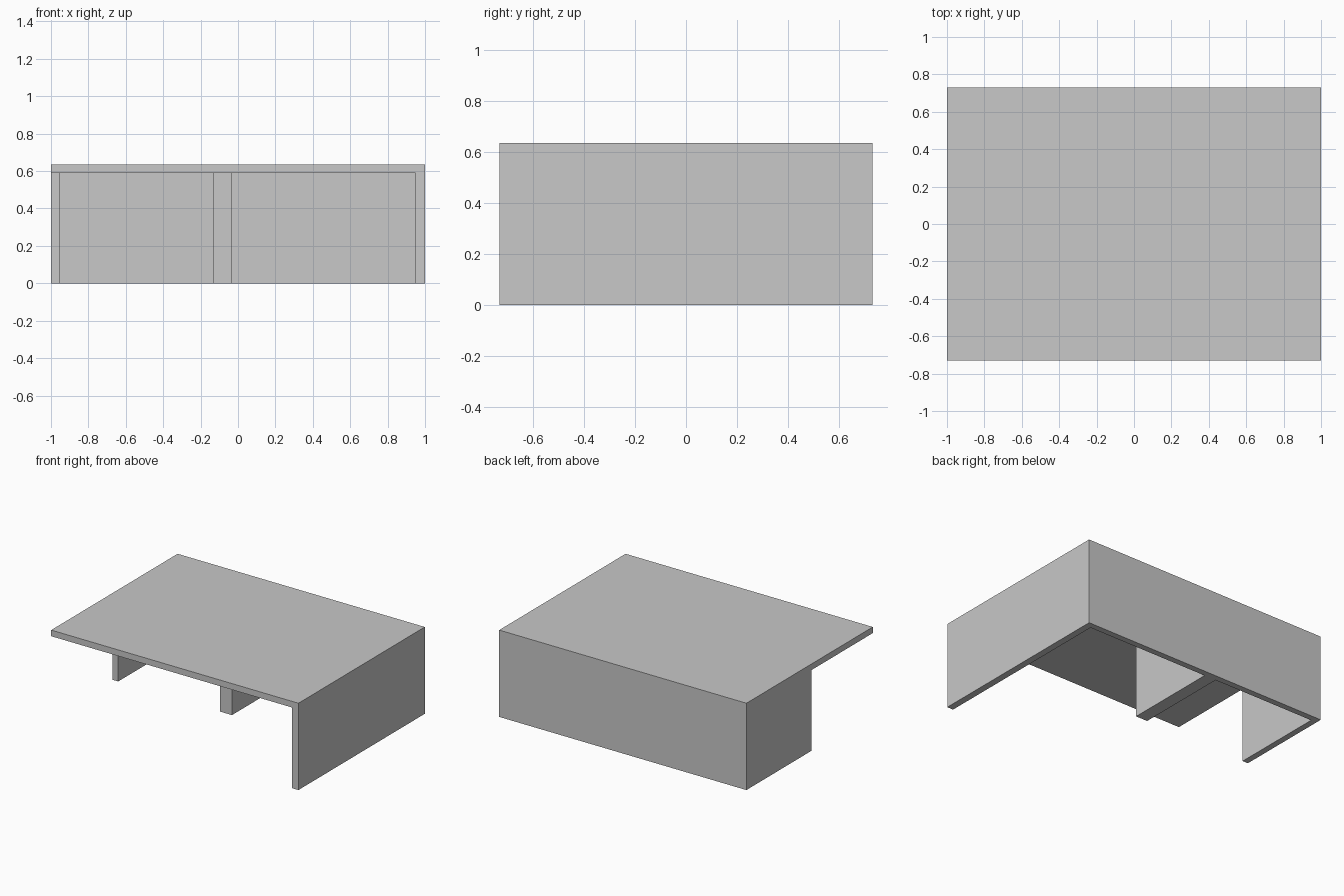
import bpy
import bmesh

default = bpy.data.objects.get("Cube")
if default:
    bpy.data.objects.remove(default, do_unlink=True)

HALF_X, HALF_Y, HEIGHT = 1.0, 0.73, 0.635
UNDERSIDE = 0.59      # bottom of the top slab
BACK_INNER = 0.685    # inner face of the back wall
SHORT_FRONT = -0.02   # front end of the side wall and divider

grey = bpy.data.materials.new("plain grey")
grey.use_nodes = True
colour = (0.58, 0.58, 0.58, 1.0)
grey.diffuse_color = colour
grey.node_tree.nodes["Principled BSDF"].inputs["Base Color"].default_value = colour


def prism(name, plan, bottom, top):
    """Extrude a plan outline upward."""
    bm = bmesh.new()
    face = bm.faces.new([bm.verts.new((x, y, bottom)) for x, y in plan])
    grown = bmesh.ops.extrude_face_region(bm, geom=[face])["geom"]
    verts = [g for g in grown if isinstance(g, bmesh.types.BMVert)]
    bmesh.ops.translate(bm, verts=verts, vec=(0, 0, top - bottom))
    bmesh.ops.recalc_face_normals(bm, faces=bm.faces)
    mesh = bpy.data.meshes.new(name)
    bm.to_mesh(mesh)
    bm.free()
    mesh.materials.append(grey)
    obj = bpy.data.objects.new(name, mesh)
    bpy.context.collection.objects.link(obj)
    return obj


# Slab and walls as one solid block
shell = prism("slab_and_walls",
              [(-HALF_X, -HALF_Y), (HALF_X, -HALF_Y), (HALF_X, HALF_Y), (-HALF_X, HALF_Y)],
              0, HEIGHT)

# Open space: front overhang plus the two bays either side of the divider
space = prism("open_space_cutter",
              [(-1.1, -1), (0.95, -1), (0.95, BACK_INNER),
               (-0.035, BACK_INNER), (-0.035, SHORT_FRONT),
               (-0.13, SHORT_FRONT), (-0.13, BACK_INNER),
               (-0.955, BACK_INNER), (-0.955, SHORT_FRONT), (-1.1, SHORT_FRONT)],
              -0.1, UNDERSIDE)
space.hide_render = True

cut = shell.modifiers.new("cut_open_space", 'BOOLEAN')
cut.operation = 'DIFFERENCE'
cut.solver = 'EXACT'
cut.object = space

# Keep the cut shape and drop the cutter
bpy.context.view_layer.objects.active = shell
shell.select_set(True)
bpy.ops.object.modifier_apply(modifier=cut.name)
bpy.data.objects.remove(space, do_unlink=True)
